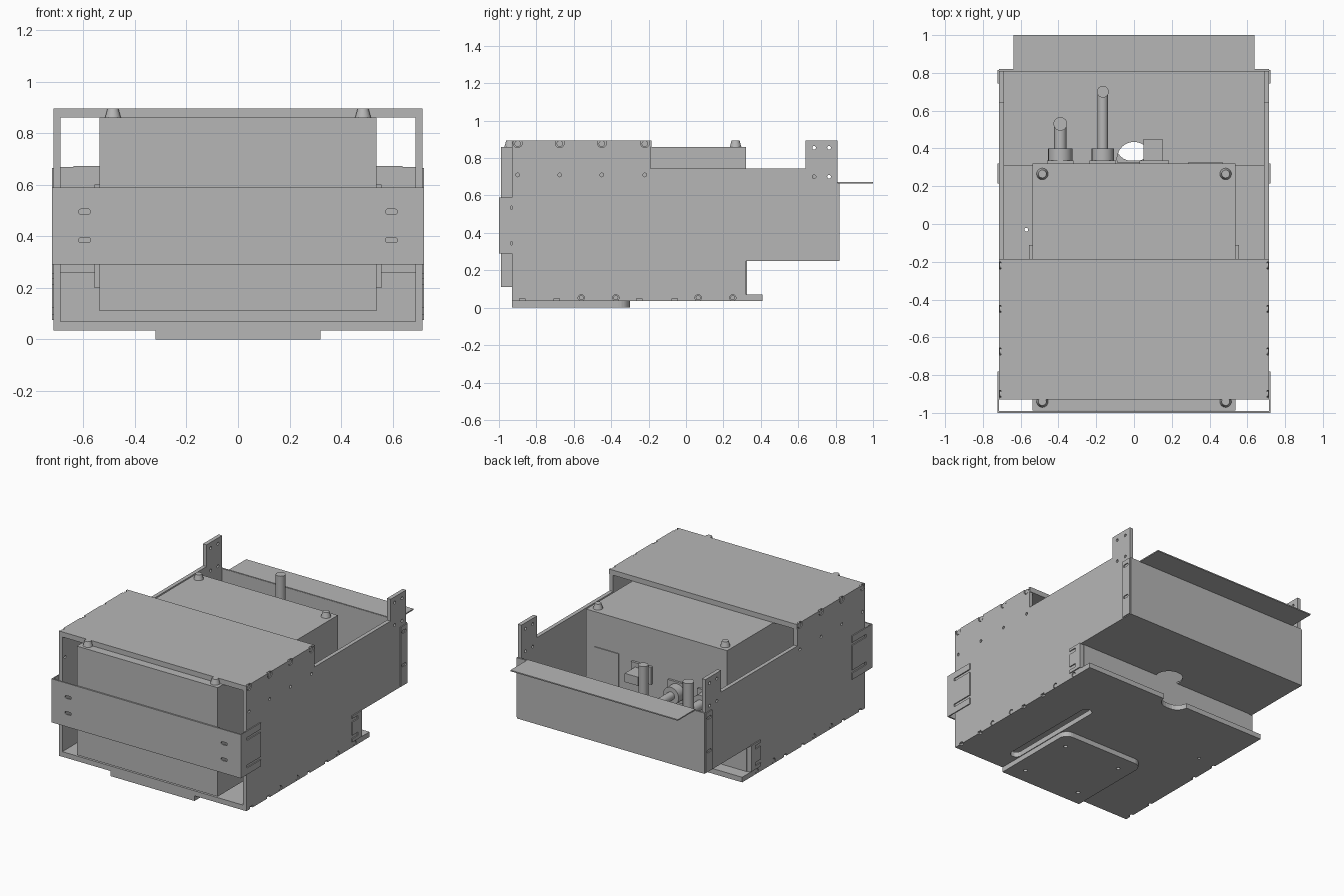
import bpy, bmesh, math
from mathutils import Matrix, Vector

if "Cube" in bpy.data.objects:
    bpy.data.objects.remove(bpy.data.objects["Cube"], do_unlink=True)

grey = bpy.data.materials.new("plain grey")
grey.use_nodes = True
grey.diffuse_color = (0.47, 0.47, 0.47, 1)
grey.node_tree.nodes["Principled BSDF"].inputs["Base Color"].default_value = grey.diffuse_color


def finish(name, bm, smooth=False):
    bmesh.ops.recalc_face_normals(bm, faces=bm.faces)
    mesh = bpy.data.meshes.new(name)
    bm.to_mesh(mesh)
    bm.free()
    mesh.materials.append(grey)
    ob = bpy.data.objects.new(name, mesh)
    bpy.context.scene.collection.objects.link(ob)
    if smooth:
        bpy.ops.object.select_all(action='DESELECT')
        ob.select_set(True)
        bpy.context.view_layer.objects.active = ob
        bpy.ops.object.shade_smooth_by_angle()
    return ob


def add_box(bm, x, y, z):
    centre = Vector([sum(r) / 2 for r in (x, y, z)])
    size = [r[1] - r[0] for r in (x, y, z)]
    bmesh.ops.create_cube(bm, size=1, matrix=Matrix.Translation(centre) @ Matrix.Diagonal((*size, 1)))


def add_cyl(bm, centre, r, depth, axis='Z', r2=None):
    turn = {'X': Matrix.Rotation(math.pi / 2, 4, 'Y'), 'Y': Matrix.Rotation(-math.pi / 2, 4, 'X'),
            'Z': Matrix.Identity(4)}[axis]
    bmesh.ops.create_cone(bm, cap_ends=True, segments=24, radius1=r, radius2=r if r2 is None else r2,
                          depth=depth, matrix=Matrix.Translation(centre) @ turn)


def box(name, x, y, z):
    bm = bmesh.new()
    add_box(bm, x, y, z)
    return finish(name, bm)


def add_prism(bm, points, direction):
    face = bm.faces.new([bm.verts.new(p) for p in points])
    new = bmesh.ops.extrude_face_region(bm, geom=[face])["geom"]
    bmesh.ops.translate(bm, vec=direction, verts=[v for v in new if isinstance(v, bmesh.types.BMVert)])


def rounded(x0, x1, y0, y1, r):
    # outline of a rectangle with round corners
    corners = ((x1 - r, y1 - r, 0), (x0 + r, y1 - r, 90), (x0 + r, y0 + r, 180), (x1 - r, y0 + r, 270))
    return [(cx + r * math.cos(math.radians(a + k * 15)), cy + r * math.sin(math.radians(a + k * 15)))
            for cx, cy, a in corners for k in range(7)]


def cut(ob, bm):
    # subtract the cutter and keep the plain mesh
    cutter = finish("cutter", bm)
    cutter.hide_render = True
    mod = ob.modifiers.new("cut", 'BOOLEAN')
    mod.operation, mod.solver, mod.object = 'DIFFERENCE', 'EXACT', cutter
    bpy.context.view_layer.update()
    mesh = bpy.data.meshes.new_from_object(ob.evaluated_get(bpy.context.evaluated_depsgraph_get()))
    ob.modifiers.clear()
    ob.data = mesh
    bpy.data.objects.remove(cutter, do_unlink=True)


W = 0.715
top_screws = (-0.9, -0.675, -0.45, -0.22)
low_screws = (-0.56, -0.375, 0.065, 0.25)
low_notches = (-0.875, -0.69, -0.25, -0.06)

# side walls with raised rear posts
profile = ((-0.93, 0.07), (0.32, 0.07), (0.32, 0.25), (0.81, 0.25), (0.81, 0.895), (0.64, 0.895),
           (0.64, 0.745), (-0.19, 0.745), (-0.19, 0.86), (-0.93, 0.86))
for side, s in (("left", 1), ("right", -1)):
    bm = bmesh.new()
    add_prism(bm, [(s * 0.688, y, z) for y, z in profile], (s * 0.027, 0, 0))
    wall = finish(side + "_wall", bm)
    bm = bmesh.new()
    for y in top_screws:
        add_cyl(bm, (s * 0.7, y, 0.71), 0.01, 0.1, 'X')
        add_cyl(bm, (s * W, y, 0.88), 0.024, 0.024, 'X')
    for y in (0.685, 0.765):
        for z in (0.7, 0.855):
            add_cyl(bm, (s * 0.7, y, z), 0.01, 0.1, 'X')
    cut(wall, bm)

    # recessed screws along the top and bottom edges
    bm = bmesh.new()
    for y in top_screws:
        add_cyl(bm, (s * 0.706, y, 0.877), 0.017, 0.012, 'X')
    for y in low_screws:
        add_cyl(bm, (s * 0.706, y, 0.053), 0.013, 0.012, 'X')
    finish(side + "_screws", bm, True)

    # slotted corner plates and rear edge strips
    plate = box(side + "_corner_plate", sorted((s * W, s * 0.722)), (0.215, 0.32), (0.075, 0.255))
    bm = bmesh.new()
    for z in (0.11, 0.225):
        add_box(bm, sorted((s * 0.7, s * 0.74)), (0.2, 0.275), (z - 0.012, z + 0.012))
    cut(plate, bm)
    strip = box(side + "_rear_strip", sorted((s * W, s * 0.722)), (0.745, 0.815), (0.255, 0.665))
    bm = bmesh.new()
    for z in (0.395, 0.625):
        add_prism(bm, [(s * 0.7, y, z0) for y, z0 in rounded(0.755, 0.8, z - 0.01, z + 0.01, 0.009)],
                  (s * 0.04, 0, 0))
    cut(strip, bm)
    box(side + "_core_bracket", sorted((s * 0.535, s * 0.556)), (-0.19, -0.11), (0.2, 0.6))

# top plate with edge recesses
top = box("top_plate", (-W, W), (-0.93, -0.185), (0.86, 0.895))
bm = bmesh.new()
for s in (-1, 1):
    for y in top_screws:
        add_cyl(bm, (s * W, y, 0.88), 0.024, 0.024, 'X')
cut(top, bm)

# bottom plate with long slot, rear notch and edge recesses
bottom = box("bottom_plate", (-W, W), (-0.93, 0.41), (0.035, 0.07))
bm = bmesh.new()
add_prism(bm, [(x, y, 0) for x, y in rounded(0.325, 0.4, -0.78, -0.01, 0.036)], (0, 0, 0.1))
add_prism(bm, [(x, y, 0) for x, y in rounded(-0.095, 0.095, 0.335, 0.55, 0.08)], (0, 0, 0.1))
add_cyl(bm, (-0.57, -0.03, 0.05), 0.01, 0.1)
for s in (-1, 1):
    for y in low_screws:
        add_cyl(bm, (s * W, y, 0.053), 0.017, 0.024, 'X')
    for y in low_notches:
        add_box(bm, sorted((s * 0.7, s * 0.73)), (y - 0.015, y + 0.015), (0.02, 0.05))
cut(bottom, bm)

# lower tab with round rear corners
bm = bmesh.new()
add_prism(bm, [(x, y, 0) for x, y in rounded(-0.32, 0.32, -1.1, -0.3, 0.06)], (0, 0, 0.035))
tab = finish("lower_tab", bm)
bm = bmesh.new()
add_box(bm, (-1, 1), (-1.3, -0.93), (-0.1, 0.1))
for x in (-0.22, 0.22):
    for y in (-0.82, -0.42):
        add_cyl(bm, (x, y, 0), 0.013, 0.03)
cut(tab, bm)

# rear tray: floor with cable hole, bulkhead, back panel and flange
floor = box("tray_floor", (-0.69, 0.69), (0.315, 0.81), (0.25, 0.26))
bm = bmesh.new()
add_cyl(bm, (0, 0.345, 0.25), 0.09, 0.1)
cut(floor, bm)
box("bulkhead", (-0.69, 0.69), (0.31, 0.325), (0.07, 0.255))
box("back_panel", (-W, W), (0.808, 0.82), (0.25, 0.668))
box("rear_flange", (-0.638, 0.638), (0.81, 1.0), (0.664, 0.672))

# inner core block with tapered feet and rear cover
box("core_block", (-0.537, 0.537), (-0.988, 0.32), (0.11, 0.86))
box("rear_cover", (0.285, 0.47), (0.315, 0.326), (0.38, 0.62))
bm = bmesh.new()
for x in (-0.485, 0.485):
    for y in (-0.94, 0.265):
        add_cyl(bm, (x, y, 0.877), 0.031, 0.036, r2=0.021)
finish("core_feet", bm, True)

# front band wrapped round the sides
bm = bmesh.new()
outline = ((-0.722, -0.78), (-0.722, -1), (0.722, -1), (0.722, -0.78), (W, -0.78), (W, -0.99),
           (-W, -0.99), (-W, -0.78))
add_prism(bm, [(x, y, 0.29) for x, y in outline], (0, 0, 0.3))
band = finish("front_band", bm)
bm = bmesh.new()
for s in (-1, 1):
    for z in (0.385, 0.495):
        add_prism(bm, [(x, -1.02, z0) for x, z0 in rounded(s * 0.595 - 0.023, s * 0.595 + 0.023,
                                                         z - 0.01, z + 0.01, 0.009)], (0, 0.05, 0))
    for z in (0.345, 0.535):
        add_box(bm, sorted((s * 0.7, s * 0.74)), (-0.935, -0.75), (z - 0.01, z + 0.01))
cut(band, bm)

# pipe fittings: wall collar, straight run, upright end
for name, x, y, z, top_z, r in (("long_pipe", -0.165, 0.7, 0.48, 0.81, 0.031),
                                ("short_pipe", -0.39, 0.53, 0.48, 0.69, 0.036)):
    bm = bmesh.new()
    add_cyl(bm, (x, 0.36, z), r + 0.028, 0.08, 'Y')
    add_cyl(bm, (x, (0.33 + y) / 2, z), r * 0.9, y - 0.33, 'Y')
    add_cyl(bm, (x, y, (z - r + top_z) / 2), r, top_z - z + r)
    add_box(bm, (x - 0.07, x + 0.07), (0.318, 0.335), (z - 0.07, z + 0.07))
    finish(name, bm, True)

# socket on the core's rear
bm = bmesh.new()
add_box(bm, (0.03, 0.185), (0.318, 0.337), (0.48, 0.6))
add_box(bm, (0.05, 0.152), (0.33, 0.45), (0.51, 0.57))
finish("rear_socket", bm)
